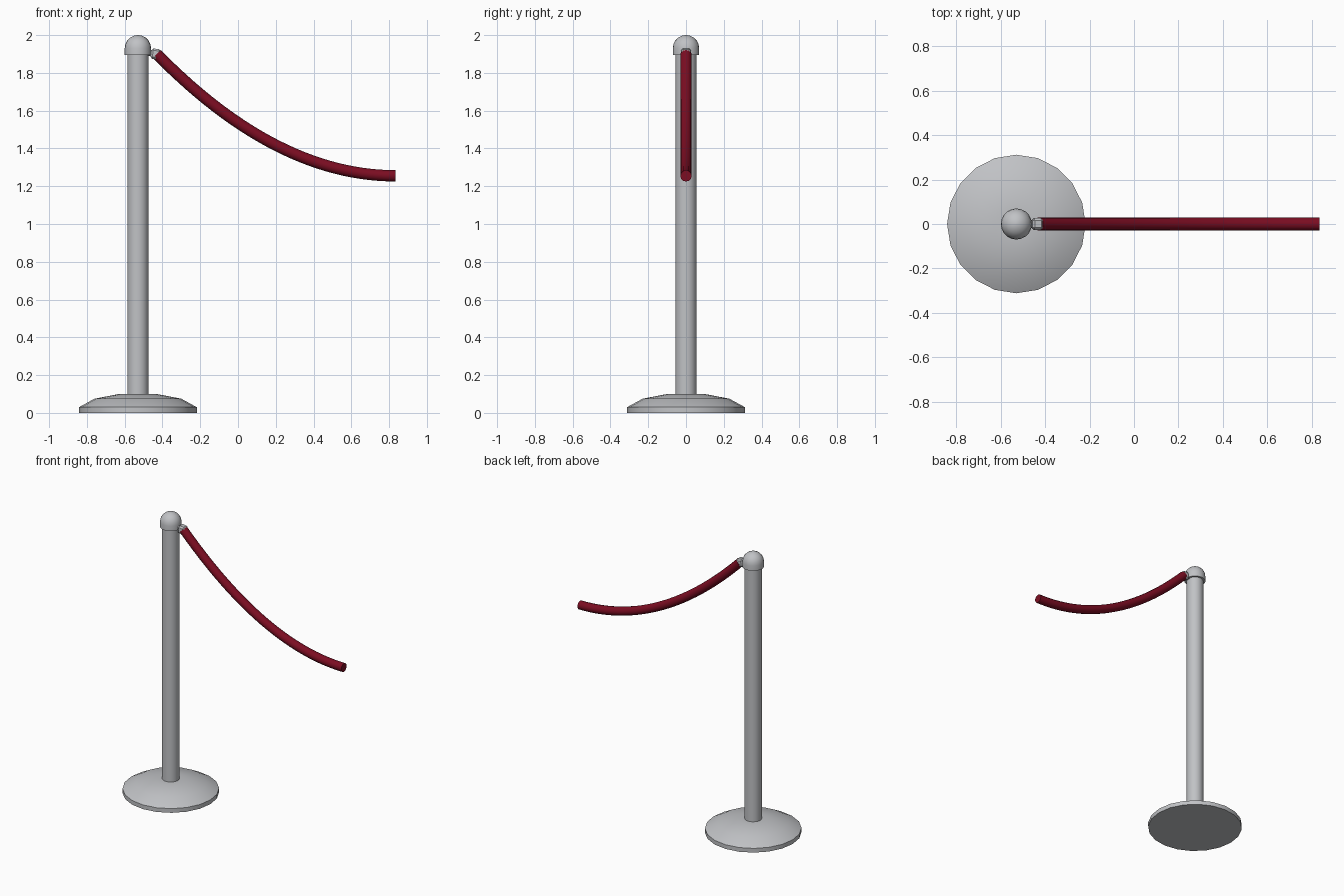
import bpy, bmesh, math
from mathutils import Matrix, Vector

if "Cube" in bpy.data.objects:
    bpy.data.objects.remove(bpy.data.objects["Cube"], do_unlink=True)

POST_X = -0.53


def material(name, color, metallic=0.0, roughness=0.5):
    m = bpy.data.materials.new(name)
    m.use_nodes = True
    m.diffuse_color = (*color, 1)
    bsdf = m.node_tree.nodes["Principled BSDF"]
    bsdf.inputs["Base Color"].default_value = (*color, 1)
    bsdf.inputs["Roughness"].default_value = roughness
    return m


silver = material("silver metal", (0.53, 0.54, 0.56))
red = material("dark red velvet", (0.2, 0.004, 0.016))


def finish(name, bm, mat, angle=40):
    bmesh.ops.recalc_face_normals(bm, faces=bm.faces)
    mesh = bpy.data.meshes.new(name)
    bm.to_mesh(mesh)
    bm.free()
    mesh.materials.append(mat)
    ob = bpy.data.objects.new(name, mesh)
    bpy.context.collection.objects.link(ob)
    bpy.ops.object.select_all(action="DESELECT")
    bpy.context.view_layer.objects.active = ob
    ob.select_set(True)
    bpy.ops.object.shade_smooth_by_angle(angle=math.radians(angle))
    return ob


def skin(bm, rings, cap_start=True, cap_end=True):
    """Join successive rings of points into a closed tube."""
    loops = [[bm.verts.new(p) for p in ring] for ring in rings]
    n = len(loops[0])
    for a, b in zip(loops, loops[1:]):
        for i in range(n):
            j = (i + 1) % n
            bm.faces.new((a[i], a[j], b[j], b[i]))
    if cap_start:
        bm.faces.new(loops[0])
    if cap_end:
        bm.faces.new(loops[-1])


def lathe(name, profile, sides, mat):
    """Spin (radius, height) points around the post axis."""
    bm = bmesh.new()
    turn = [2 * math.pi * i / sides for i in range(sides)]
    skin(bm, [[(POST_X + r * math.cos(a), r * math.sin(a), z) for a in turn]
              for r, z in profile])
    bmesh.ops.remove_doubles(bm, verts=bm.verts, dist=0.0005)
    return finish(name, bm, mat)


# Weighted base, post and domed cap
lathe("base", [(0.312, 0), (0.312, 0.03), (0.23, 0.075), (0.1, 0.1), (0.05, 0.1)], 20, silver)
lathe("post", [(0.056, 0.09), (0.056, 1.91)], 20, silver)
dome = [(0.07 * math.cos(t), 1.93 + 0.07 * math.sin(t))
        for t in (math.radians(a) for a in range(0, 90, 18))]
lathe("post_cap", [(0.05, 1.895), (0.07, 1.895)] + dome + [(0.005, 2.0)], 20, silver)

# Sagging rope with its lowest point at the free end
START, END, LOW, DROP, RADIUS = -0.43, 0.835, 1.255, 0.645, 0.03
STEPS, SIDES = 28, 12
span = END - START
rings = []
for k in range(STEPS + 1):
    t = 1 - k / STEPS
    center = Vector((END - span * t, 0, LOW + DROP * t * t))
    normal = Vector((2 * DROP * t / span, 0, 1)).normalized()
    rings.append([center + RADIUS * (normal * math.cos(a) + Vector((0, math.sin(a), 0)))
                  for a in (2 * math.pi * i / SIDES for i in range(SIDES))])
bm = bmesh.new()
skin(bm, rings)
finish("rope", bm, red)


def block(name, center, size, tilt, bevel):
    bm = bmesh.new()
    bmesh.ops.create_cube(bm, size=1, matrix=Matrix.Translation(center)
                          @ Matrix.Rotation(math.radians(tilt), 4, "Y")
                          @ Matrix.Diagonal((*size, 1)))
    bmesh.ops.bevel(bm, geom=bm.edges[:], offset=bevel, segments=1, affect="EDGES")
    return finish(name, bm, silver, 30)


# Clip between cap and rope
block("clip_stem", (-0.465, 0, 1.905), (0.03, 0.03, 0.03), 0, 0.004)
block("clip_body", (-0.436, 0, 1.9), (0.05, 0.052, 0.055), 8, 0.01)
